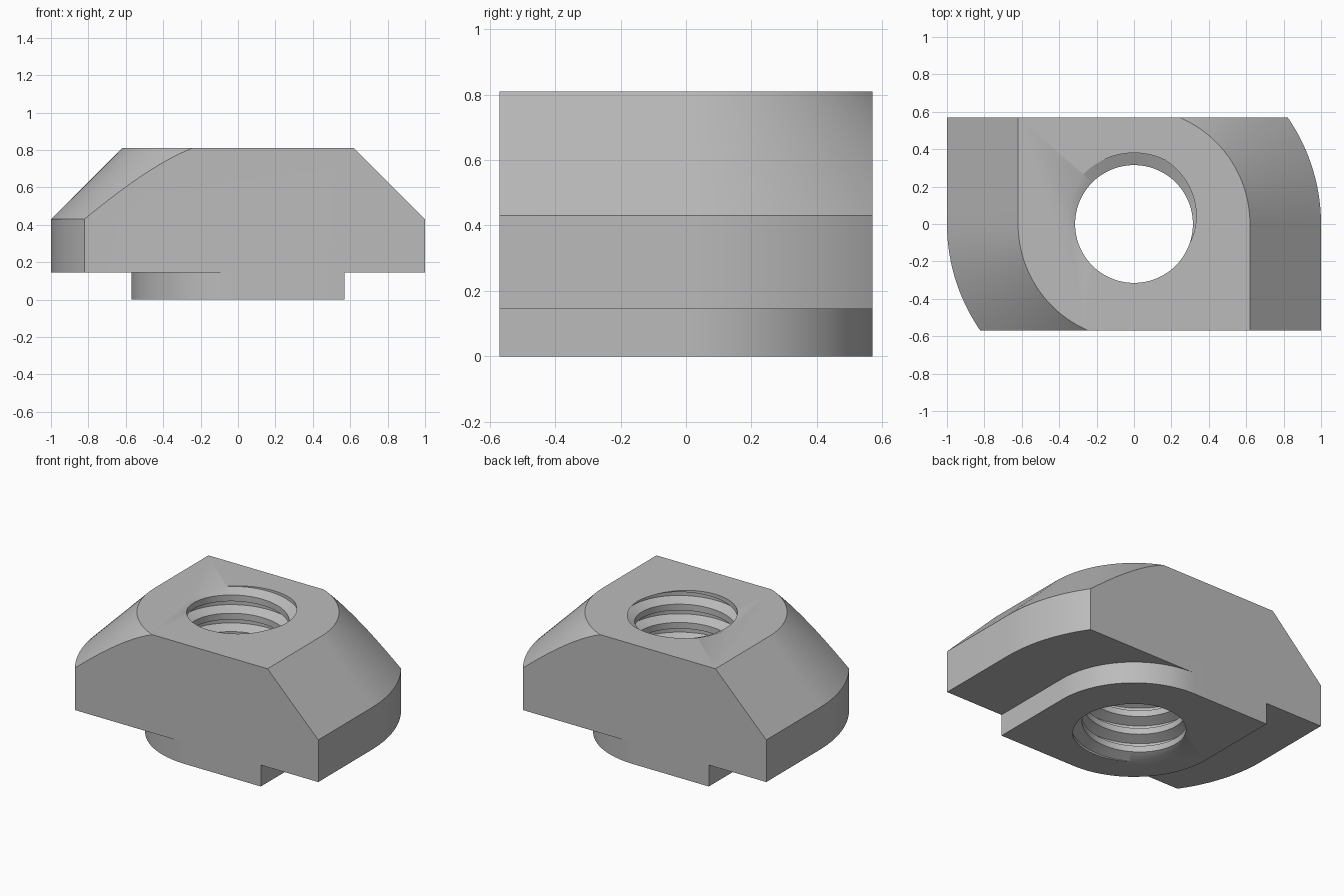
import bpy, bmesh, math

old = bpy.data.objects.get("Cube")
if old:
    bpy.data.objects.remove(old, do_unlink=True)

DEPTH = 0.57        # half depth of the nut
PITCH = 0.124       # thread pitch
MINOR, MAJOR = 0.315, 0.38
TOP = 0.81

steel = bpy.data.materials.new("grey steel")
steel.use_nodes = True
steel.diffuse_color = (0.5, 0.5, 0.5, 1)
steel.node_tree.nodes["Principled BSDF"].inputs["Base Color"].default_value = (0.5, 0.5, 0.5, 1)


def make_object(name, bm):
    bmesh.ops.recalc_face_normals(bm, faces=bm.faces)
    mesh = bpy.data.meshes.new(name)
    bm.to_mesh(mesh)
    bm.free()
    mesh.materials.append(steel)
    obj = bpy.data.objects.new(name, mesh)
    bpy.context.collection.objects.link(obj)
    return obj


def outline(r, half):
    """Two opposite quadrants round, the other two square."""
    steps = 32
    pts = [(r * math.cos(i * math.pi / 2 / steps), r * math.sin(i * math.pi / 2 / steps))
           for i in range(steps + 1)]
    if half > r:
        pts.append((0, half))
    pts.append((-r, half))
    return pts + [(-x, -y) for x, y in pts]


def loft(sections, half):
    bm = bmesh.new()
    rings = [[bm.verts.new((x, y, z)) for x, y in outline(r, half)] for r, z in sections]
    for a, b in zip(rings, rings[1:]):
        for i in range(len(a)):
            j = (i + 1) % len(a)
            bm.faces.new((a[i], a[j], b[j], b[i]))
    bm.faces.new(rings[0])
    bm.faces.new(rings[-1])
    return bm


def boolean(target, tool, operation):
    mod = target.modifiers.new(operation, 'BOOLEAN')
    mod.operation, mod.solver, mod.object = operation, 'EXACT', tool
    bpy.ops.object.select_all(action='DESELECT')
    bpy.context.view_layer.objects.active = target
    target.select_set(True)
    bpy.ops.object.modifier_apply(modifier=mod.name)
    bpy.data.objects.remove(tool, do_unlink=True)


# Body: revolved and straight wings, trimmed flat at front and back
bm = loft([(1, 0.145), (1, 0.43), (0.62, TOP)], 1.2)
for side in (-1, 1):
    cut = bmesh.ops.bisect_plane(bm, geom=bm.verts[:] + bm.edges[:] + bm.faces[:],
                                 plane_co=(0, side * DEPTH, 0), plane_no=(0, side, 0),
                                 clear_outer=True)
    edges = [e for e in cut["geom_cut"] if isinstance(e, bmesh.types.BMEdge)]
    bmesh.ops.contextual_create(bm, geom=edges)
nut = make_object("slot_nut", bm)

# Locating boss underneath
boss = make_object("boss", loft([(DEPTH, 0), (DEPTH, 0.2)], DEPTH))
boolean(nut, boss, 'UNION')

# Merge the flat faces shared by body and boss
bm = bmesh.new()
bm.from_mesh(nut.data)
bmesh.ops.remove_doubles(bm, verts=bm.verts, dist=0.0001)
bmesh.ops.dissolve_limit(bm, angle_limit=0.002, verts=bm.verts, edges=bm.edges)
bm.to_mesh(nut.data)
bm.free()

# Thread cutter: helical rod with a trapezoid groove profile
SEG, TURNS = 72, 11
profile = [(-0.33, MINOR), (-0.1, MAJOR), (0.1, MAJOR), (0.33, MINOR)]
m = len(profile)
start = TOP - 9 * PITCH - PITCH * 100 / 360
bm = bmesh.new()
columns = []
for s in range(SEG):
    a = math.tau * s / SEG
    columns.append([bm.verts.new((r * math.cos(a), r * math.sin(a),
                                  start + PITCH * (t + offset + s / SEG)))
                    for t in range(TURNS) for offset, r in profile])
rows = m * TURNS
for s in range(SEG):
    c, d = columns[s], columns[(s + 1) % SEG]
    shift = m if s == SEG - 1 else 0
    for k in range(rows - 1 - shift):
        bm.faces.new((c[k], d[k + shift], d[k + 1 + shift], c[k + 1]))
# Cone caps close both ragged ends
for z in (start - 0.2, start + PITCH * TURNS + 0.3):
    apex = bm.verts.new((0, 0, z))
    low = z < start
    for e in [e for e in bm.edges if e.is_boundary and apex not in e.verts]:
        mid = (e.verts[0].co.z + e.verts[1].co.z) / 2
        if (mid < TOP / 2) == low:
            bm.faces.new((e.verts[0], e.verts[1], apex))
thread = make_object("thread_cutter", bm)
thread.hide_render = True
boolean(nut, thread, 'DIFFERENCE')

# Smooth curves, crisp edges
bpy.ops.object.shade_smooth_by_angle(angle=math.radians(25))
